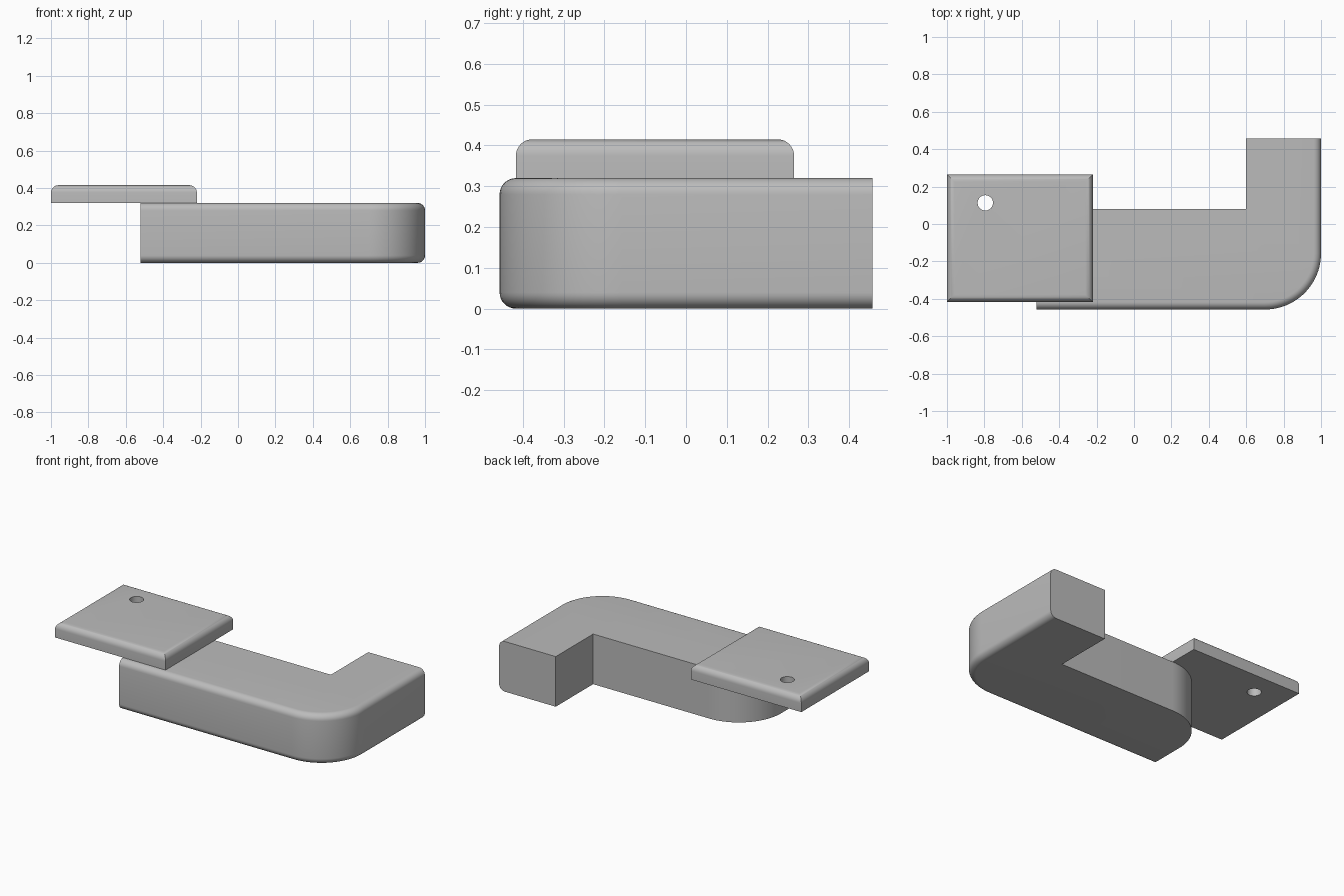
import bpy, bmesh, math

cube = bpy.data.objects.get("Cube")
if cube:
    bpy.data.objects.remove(cube, do_unlink=True)

grey = bpy.data.materials.new("plain grey")
grey.use_nodes = True
colour = (0.5, 0.5, 0.5, 1)
grey.diffuse_color = colour
grey.node_tree.nodes["Principled BSDF"].inputs["Base Color"].default_value = colour

EDGE = 0.04      # small rounding along the edges
CORNER = 0.3     # large rounding of the arm corners
ARM_TOP, PLATE_TOP = 0.32, 0.415


def arc(cx, cy, start, end, steps=20):
    """Points of an arc, angles in degrees."""
    angles = [math.radians(start + (end - start) * i / steps) for i in range(steps + 1)]
    return [(cx + CORNER * math.cos(a), cy + CORNER * math.sin(a)) for a in angles]


def extruded(name, outline, z0, z1, rounded):
    """Extrude an outline and round the rim edges chosen by rounded(middle, edge)."""
    bm = bmesh.new()
    base = bm.faces.new([bm.verts.new((x, y, z0)) for x, y in outline])
    top = bmesh.ops.extrude_face_region(bm, geom=[base], use_keep_orig=True)
    moved = [v for v in top["geom"] if isinstance(v, bmesh.types.BMVert)]
    bmesh.ops.translate(bm, verts=moved, vec=(0, 0, z1 - z0))
    bmesh.ops.recalc_face_normals(bm, faces=bm.faces)
    rim = [e for e in bm.edges
           if abs(e.verts[0].co.z - e.verts[1].co.z) < 1e-5
           and rounded((e.verts[0].co + e.verts[1].co) / 2)]
    bmesh.ops.bevel(bm, geom=rim, offset=EDGE, segments=8, profile=0.5,
                    affect='EDGES', clamp_overlap=False)
    mesh = bpy.data.meshes.new(name)
    bm.to_mesh(mesh)
    bm.free()
    mesh.materials.append(grey)
    obj = bpy.data.objects.new(name, mesh)
    bpy.context.collection.objects.link(obj)
    return obj


def activate(obj):
    bpy.ops.object.select_all(action='DESELECT')
    obj.select_set(True)
    bpy.context.view_layer.objects.active = obj


# L-shaped arm: rounded outer corner, rounded free end at the back
left, right, front, back, inner_x, inner_y = -0.52, 1.0, -0.457, 0.457, 0.6, 0.08
outline = [(left, front)]
outline += arc(right - CORNER, front + CORNER, -90, 0)
outline += [(right, back), (inner_x, back), (inner_x, inner_y)]
outline += arc(left + CORNER, inner_y - CORNER, 90, 180)


def on_outer_side(m):
    on_curve = m.x > right - CORNER and m.y < front + CORNER
    return m.y < front + 1e-3 or m.x > right - 1e-3 or on_curve


arm = extruded("arm", outline, 0, ARM_TOP, on_outer_side)

# Mounting plate with a rounded top rim
x0, x1, y0, y1 = -1.0, -0.22, -0.417, 0.265
plate = extruded("mounting_plate", [(x0, y0), (x1, y0), (x1, y1), (x0, y1)],
                 ARM_TOP, PLATE_TOP, lambda m: m.z > PLATE_TOP - 1e-3)

# Screw hole through the plate
bpy.ops.mesh.primitive_cylinder_add(vertices=40, radius=0.041, depth=0.4,
                                    location=(-0.795, 0.113, 0.37))
cutter = bpy.context.object
cutter.name = "hole_cutter"
cutter.hide_render = True
cutter.data.materials.append(grey)
hole = plate.modifiers.new("screw hole", 'BOOLEAN')
hole.operation = 'DIFFERENCE'
hole.solver = 'EXACT'
hole.object = cutter
activate(plate)
bpy.ops.object.modifier_apply(modifier=hole.name)
bpy.data.objects.remove(cutter, do_unlink=True)

for part in (arm, plate):
    activate(part)
    bpy.ops.object.shade_smooth_by_angle(angle=math.radians(30))
